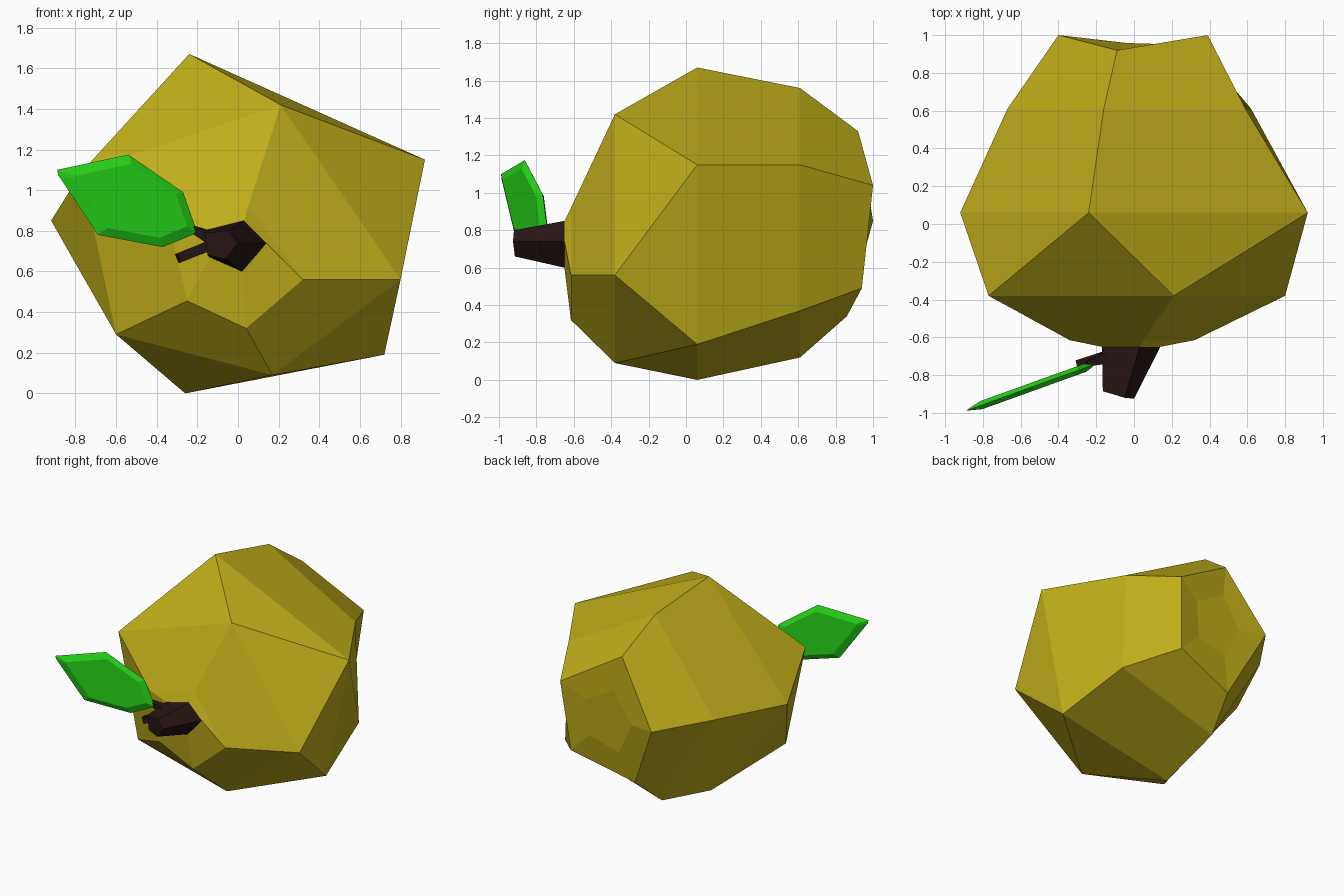
import bpy, bmesh
from mathutils import Vector

if "Cube" in bpy.data.objects:
    bpy.data.objects.remove(bpy.data.objects["Cube"])


def material(name, col):
    m = bpy.data.materials.new(name)
    m.diffuse_color = (*col, 1)
    m.use_nodes = True
    m.node_tree.nodes["Principled BSDF"].inputs["Base Color"].default_value = m.diffuse_color
    return m


def skin(name, rings, mat, twist=()):
    """Join point rings into a closed flat-shaded skin; twist = gaps whose rings are staggered."""
    bm = bmesh.new()
    vs = [[bm.verts.new(p) for p in r] for r in rings]
    for k, (a, b) in enumerate(zip(vs, vs[1:])):
        n = len(a)
        for i in range(n):
            j = (i + 1) % n
            if k in twist:
                bm.faces.new((a[i], b[i], b[j]))
                bm.faces.new((a[i], b[j], a[j]))
            else:
                bm.faces.new((a[i], a[j], b[j], b[i]))
    bm.faces.new(vs[0])
    bm.faces.new(vs[-1])
    bmesh.ops.recalc_face_normals(bm, faces=bm.faces)
    me = bpy.data.meshes.new(name)
    bm.to_mesh(me)
    bm.free()
    me.materials.append(mat)
    ob = bpy.data.objects.new(name, me)
    bpy.context.collection.objects.link(ob)
    return ob


def at_y(y, pts):
    return [Vector((x, y, z)) for x, z in pts]


yellow = material("yellow", (0.52, 0.42, 0.01))
brown = material("brown", (0.02, 0.007, 0.007))
green = material("green", (0.02, 0.68, 0.01))

# Fruit: five-sided rings from stem end to blossom end
stem_base = at_y(-0.65, [(0.03, 0.85), (0.14, 0.74), (0.02, 0.60), (-0.14, 0.67), (-0.17, 0.80)])
shoulder = at_y(-0.615, [(0.05, 0.92), (0.32, 0.56), (0.04, 0.32), (-0.25, 0.455), (-0.34, 0.84)])
front = at_y(-0.38, [(0.21, 1.42), (0.80, 0.56), (0.17, 0.09), (-0.60, 0.29), (-0.77, 1.09)])
middle = at_y(0.06, [(-0.24, 1.67), (0.92, 1.15), (0.72, 0.19), (-0.26, 0.0), (-0.92, 0.85)])
back = at_y(0.61, [(-0.16, 1.56), (0.59, 1.15), (0.62, 0.37), (-0.22, 0.12), (-0.67, 0.87)])
rim = [Vector(p) for p in ((-0.09, 0.92, 1.33), (0.39, 1.0, 1.04), (0.34, 0.94, 0.49),
                           (-0.16, 0.86, 0.34), (-0.40, 1.0, 0.85))]
# Shallow dimple at the blossom end
mid = sum(rim, Vector()) / 5
dimple = [mid.lerp(p, 0.5) for p in rim]
for p in dimple:
    p.y = 0.945 + 0.05 * (p.z - mid.z)
skin("fruit", [stem_base, shoulder, front, middle, back, rim, dimple], yellow, twist=(2,))

# Stem
stem_tip = [Vector(p) for p in ((-0.05, -0.92, 0.80), (0.0, -0.925, 0.74), (-0.06, -0.915, 0.66),
                                (-0.15, -0.89, 0.68), (-0.165, -0.885, 0.79))]
skin("stem", [stem_base, stem_tip], brown)


# Twigs: thin square rods
def twig(name, a, b, r0, r1):
    a, b = Vector(a), Vector(b)
    d = (b - a).normalized()
    u = d.cross(Vector((0, 1, 0))).normalized()
    w = d.cross(u)
    skin(name, [[c + (u * s + w * t) * r for s, t in ((1, 1), (1, -1), (-1, -1), (-1, 1))]
                for c, r in ((a, r0), (b, r1))], brown)


twig("leaf_twig", (-0.12, -0.70, 0.76), (-0.25, -0.74, 0.82), 0.035, 0.014)
twig("bare_twig", (-0.12, -0.69, 0.735), (-0.295, -0.745, 0.665), 0.025, 0.024)

# Leaf: slanted outline with a smaller raised face on each side
outline = [Vector((x, -0.74 + 0.36 * (x + 0.2), z)) for x, z in
           ((-0.89, 1.10), (-0.54, 1.175), (-0.27, 0.99), (-0.20, 0.79),
            (-0.37, 0.72), (-0.69, 0.78), (-0.885, 1.075))]
centre = Vector((-0.49, -0.844, 0.95))
normal = Vector((0.34, -0.94, 0))
faces = [[centre.lerp(p, 0.8) + normal * s for p in outline] for s in (0.022, -0.022)]
skin("leaf", [faces[0], outline, faces[1]], green)
